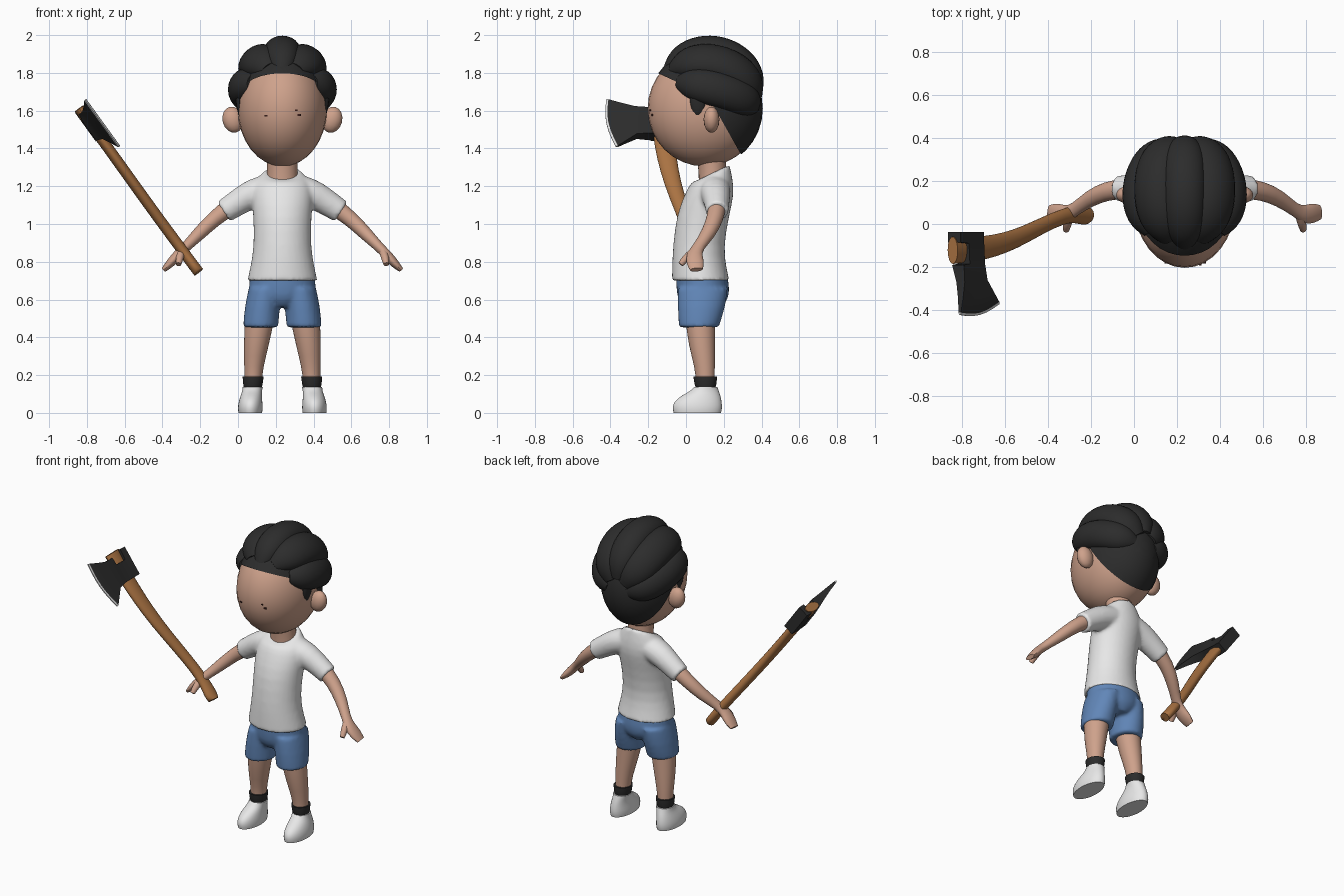
import bpy, bmesh, math
from mathutils import Vector, Matrix

if "Cube" in bpy.data.objects:
    bpy.data.objects.remove(bpy.data.objects["Cube"])

CX = 0.235  # centre line of the figure


def material(name, *rgb):
    m = bpy.data.materials.new(name)
    m.use_nodes = True
    m.diffuse_color = (*rgb, 1)
    m.node_tree.nodes["Principled BSDF"].inputs["Base Color"].default_value = (*rgb, 1)
    return m


skin = material("skin", 0.62, 0.36, 0.26)
charcoal = material("charcoal", 0.025, 0.025, 0.025)
white = material("white cloth", 0.8, 0.8, 0.8)
denim = material("blue denim", 0.12, 0.24, 0.48)
wood = material("brown wood", 0.40, 0.17, 0.055)
steel = material("bright steel", 0.7, 0.7, 0.7)
eye_brown = material("eye brown", 0.04, 0.012, 0.01)


def finish(name, bm, *mats, subdiv=0, voxel=0):
    bmesh.ops.recalc_face_normals(bm, faces=bm.faces)
    me = bpy.data.meshes.new(name)
    bm.to_mesh(me)
    bm.free()
    for m in mats:
        me.materials.append(m)
    ob = bpy.data.objects.new(name, me)
    bpy.context.collection.objects.link(ob)
    bpy.ops.object.select_all(action="DESELECT")
    ob.select_set(True)
    bpy.context.view_layer.objects.active = ob
    bpy.ops.object.shade_smooth_by_angle(angle=math.radians(55))
    if subdiv:
        ob.modifiers.new("Round", "SUBSURF").levels = subdiv
        ob.modifiers["Round"].render_levels = subdiv
    if voxel:
        r = ob.modifiers.new("Merge", "REMESH")
        r.mode, r.voxel_size, r.use_smooth_shade = "VOXEL", voxel, True
        s = ob.modifiers.new("Soften", "SMOOTH")
        s.factor, s.iterations = 0.5, 5
    return ob


def loft(bm, rings):
    """Skin a list of rings and cap both ends with crisp borders."""
    crease = bm.edges.layers.float.get("crease_edge") or bm.edges.layers.float.new("crease_edge")
    rows = [[bm.verts.new(p) for p in ring] for ring in rings]
    n = len(rows[0])
    for a, b in zip(rows, rows[1:]):
        for i in range(n):
            bm.faces.new((a[i], a[(i + 1) % n], b[(i + 1) % n], b[i]))
    for row in (rows[0], rows[-1]):
        for e in bm.faces.new(row).edges:
            e[crease] = 1


def stack(rows, s=1, seg=16, tilt=0):
    """Horizontal ellipses: (offset, y, z, rx, ry); the last one is tilted."""
    rings = []
    for k, (d, y, z, rx, ry) in enumerate(rows):
        t = tilt if k == len(rows) - 1 else 0
        angles = [2 * math.pi * i / seg for i in range(seg)]
        rings.append([Vector((CX + s * d + rx * math.cos(a), y + ry * math.sin(a),
                              z + t * math.sin(a))) for a in angles])
    return rings


def sweep(points, radii, ref, seg=12):
    """Elliptical tube; each radius pair is (along ref, across ref)."""
    pts, rings = [Vector(p) for p in points], []
    for i, p in enumerate(pts):
        t = (pts[min(i + 1, len(pts) - 1)] - pts[max(i - 1, 0)]).normalized()
        u = Vector(ref)
        u = (u - t * u.dot(t)).normalized()
        v = t.cross(u)
        ru, rv = radii[i]
        angles = [2 * math.pi * k / seg for k in range(seg)]
        rings.append([p + u * ru * math.cos(a) + v * rv * math.sin(a) for a in angles])
    return rings


def limb(rows, s, ref=(0, 1, 0)):
    return sweep([(CX + s * r[0], r[1], r[2]) for r in rows], [r[3:] for r in rows], ref)


def ball(bm, centre, size, rot=0, seg=32):
    m = Matrix.Translation(centre) @ Matrix.Rotation(rot, 4, "Y") @ Matrix.Diagonal((*size, 1))
    bmesh.ops.create_uvsphere(bm, u_segments=seg, v_segments=seg // 2, radius=1, matrix=m)


def build(name, lofts, mat, **kw):
    bm = bmesh.new()
    for rings in lofts:
        loft(bm, rings)
    return finish(name, bm, mat, **kw)


# Head and ears
HEAD, HEAD_R = Vector((CX, 0.098, 1.61)), Vector((0.236, 0.301, 0.305))
bm = bmesh.new()
ball(bm, HEAD, HEAD_R)
for s in (1, -1):
    ball(bm, (CX + s * 0.262, 0.135, 1.552), (0.055, 0.042, 0.07), s * 0.25, 16)
finish("head", bm, skin)
build("neck", [stack([(0, 0.145, 1.15, 0.09, 0.08), (0, 0.14, 1.26, 0.08, 0.072),
                      (0, 0.135, 1.37, 0.085, 0.08)])], skin, subdiv=1)

# Small eye marks lying on the face
bm = bmesh.new()
for x, z, w in ((0.148, 1.573, 0.007), (0.308, 1.602, 0.006), (0.324, 1.577, 0.009)):
    dx, dz = (x - HEAD.x) / HEAD_R.x, (z - HEAD.z) / HEAD_R.z
    y = HEAD.y - HEAD_R.y * math.sqrt(1 - dx * dx - dz * dz)
    bmesh.ops.create_cube(bm, size=1, matrix=Matrix.Translation((x, y, z)) @ Matrix.Diagonal((2 * w, 0.008, w, 1)))
finish("eyes", bm, eye_brown)

# Hair: close caps, one behind the ears and one above the forehead hairline
for name, point, normal in (("hair_back_cap", (0, 0.16, 1.6), (0, 1, 0.565)),
                            ("hair_top_cap", (0, -0.13, 1.79), (0, 0.12, 0.26))):
    bm = bmesh.new()
    ball(bm, HEAD, HEAD_R * 1.025)
    bmesh.ops.bisect_plane(bm, geom=bm.verts[:] + bm.edges[:] + bm.faces[:], dist=1e-5,
                           plane_co=point, plane_no=normal, clear_inner=True)
    finish(name, bm, charcoal)

# Hair: thick strands swept from the forehead to the crown, higher in front
lean, strands = Matrix.Rotation(math.radians(-14), 3, "X"), []
for tilt, start, end, wide in ((0, 20, 158, 0.1), (40, 31, 160, 0.112), (-40, 31, 160, 0.112),
                               (77, 48, 162, 0.1), (-77, 48, 162, 0.1)):
    th, n, pts, radii = math.radians(tilt), 12, [], []
    for i in range(n + 1):
        t = i / n
        ph = math.radians(start + (end - start) * t)
        out = math.sin(ph)
        pts.append(Vector((CX, 0.12, 1.665)) + lean @ Vector((
            0.215 * math.sin(th) * out, -0.255 * math.cos(ph), 0.255 * math.cos(th) * out)))
        f = max(0.45, (1 - abs(2 * t - 1) ** 4) ** 0.5)
        radii.append((wide * f, 0.083 * f))
    strands.append(sweep(pts, radii, lean @ Vector((math.cos(th), 0, -math.sin(th)))))
build("hair_strands", strands, charcoal, subdiv=1)

# T-shirt: torso with sleeves merged in
torso = stack([(0, 0.078, 0.7, 0.19, 0.156), (0, 0.07, 0.77, 0.174, 0.147),
               (0, 0.064, 0.88, 0.153, 0.137), (0, 0.09, 1.05, 0.157, 0.143),
               (0, 0.122, 1.15, 0.17, 0.135), (0, 0.138, 1.225, 0.16, 0.115),
               (0, 0.145, 1.272, 0.1, 0.088)], tilt=0.042)
sleeve = [(0.06, 0.15, 1.19, 0.09, 0.08), (0.15, 0.155, 1.165, 0.085, 0.083),
          (0.22, 0.163, 1.125, 0.072, 0.074), (0.31, 0.165, 1.065, 0.062, 0.065)]
build("shirt", [torso] + [limb(sleeve, s) for s in (1, -1)], white, subdiv=1, voxel=0.011)

# Shorts: pelvis with two leg tubes merged in
pelvis = stack([(0, 0.09, 0.56, 0.07, 0.1), (0, 0.09, 0.6, 0.16, 0.138),
                (0, 0.09, 0.66, 0.186, 0.145), (0, 0.083, 0.735, 0.174, 0.138)])
short_leg = [(0.115, 0.068, 0.453, 0.095, 0.108), (0.107, 0.082, 0.56, 0.096, 0.13),
             (0.09, 0.09, 0.66, 0.09, 0.135)]
build("shorts", [pelvis] + [stack(short_leg, s) for s in (1, -1)], denim, subdiv=1, voxel=0.011)

# Arms with hands, legs, socks and shoes
arm = [(0.27, 0.165, 1.095, 0.05, 0.05), (0.36, 0.155, 1.03, 0.046, 0.043),
       (0.44, 0.12, 0.95, 0.041, 0.038), (0.515, 0.062, 0.875, 0.029, 0.026),
       (0.555, 0.042, 0.835, 0.046, 0.028), (0.595, 0.05, 0.79, 0.05, 0.025),
       (0.628, 0.055, 0.758, 0.035, 0.014)]
thumb = [(0.535, 0.035, 0.85, 0.022, 0.022), (0.545, -0.002, 0.818, 0.022, 0.022),
         (0.55, -0.028, 0.786, 0.015, 0.015)]
leg = [(0.12, 0.075, 0.5, 0.08, 0.08), (0.138, 0.083, 0.36, 0.068, 0.072),
       (0.152, 0.1, 0.24, 0.051, 0.054), (0.155, 0.102, 0.16, 0.046, 0.05)]
sock = [(0.157, 0.104, 0.125, 0.046, 0.05), (0.156, 0.103, 0.15, 0.053, 0.06),
        (0.155, 0.102, 0.192, 0.057, 0.064)]
shoe = [(0.17, 0.06, 0, 0.064, 0.128), (0.17, 0.06, 0.025, 0.068, 0.135),
        (0.169, 0.062, 0.06, 0.064, 0.13), (0.165, 0.08, 0.093, 0.057, 0.104),
        (0.16, 0.1, 0.117, 0.053, 0.075), (0.157, 0.105, 0.138, 0.055, 0.063)]
for s, side in ((1, "left"), (-1, "right")):
    build(side + "_arm", [limb(arm, s), limb(thumb, s)], skin, subdiv=1)
    build(side + "_leg", [stack(leg, s)], skin, subdiv=1)
    build(side + "_sock", [stack(sock, s)], charcoal, subdiv=1)
    build(side + "_shoe", [stack(shoe, s)], white, subdiv=1)
    # Sideburn in front of the ear
    bm = bmesh.new()
    ball(bm, (CX + s * 0.228, 0.065, 1.66), (0.02, 0.045, 0.095), s * 0.08, 12)
    finish(side + "_sideburn", bm, charcoal)

# Axe handle: curved shaft with a swollen knob
shaft = [(-0.208, 0.04, 0.745, 0.034), (-0.22, 0.042, 0.76, 0.05), (-0.25, 0.045, 0.8, 0.048),
         (-0.3, 0.045, 0.868, 0.037), (-0.38, 0.015, 0.975, 0.037), (-0.46, -0.025, 1.085, 0.04),
         (-0.55, -0.07, 1.21, 0.046), (-0.65, -0.103, 1.35, 0.054), (-0.74, -0.118, 1.475, 0.06),
         (-0.841, -0.122, 1.612, 0.066)]
build("axe_handle", [sweep([p[:3] for p in shaft], [(p[3], 0.03) for p in shaft], (0, 1, 0))],
      wood, subdiv=1)

# Axe head: cross-sections (y, low, high, half thickness, sideways shift, slant),
# with a notch between poll and blade where the handle end shows
EYE, ALONG, ACROSS = Vector((-0.765, 0, 1.515)), Vector((-0.587, 0, 0.81)), Vector((0.81, 0, 0.587))
COLS = 6
rings = []
for y, lo, hi, half, shift, slant in ((-0.037, -0.07, 0.118, 0.035, 0, 0),
                                      (-0.085, -0.07, 0.118, 0.036, 0, 0),
                                      (-0.09, -0.07, 0.05, 0.036, 0, 0),
                                      (-0.185, -0.07, 0.05, 0.036, 0.005, 0),
                                      (-0.19, -0.07, 0.098, 0.034, 0.008, 0),
                                      (-0.27, -0.08, 0.1, 0.024, 0.024, 0.01),
                                      (-0.345, -0.125, 0.12, 0.014, 0.038, 0.03),
                                      (-0.411, -0.163, 0.14, 0.007, 0.048, 0.05),
                                      (-0.422, -0.167, 0.143, 0.003, 0.05, 0.05)):
    def corner(k, w):
        t = k / COLS
        bulge = slant * (1 - t) - slant * 0.5 * math.sin(math.pi * t)
        return EYE + ALONG * (lo + (hi - lo) * t) + ACROSS * (shift + w) + Vector((0, y + bulge, 0))
    rings.append([corner(k, half) for k in range(COLS + 1)] +
                 [corner(k, -half) for k in range(COLS, -1, -1)])
bm = bmesh.new()
loft(bm, rings)
# The sharpened rim is made of the last band of faces and the end face
bm.verts.index_update()
rim_start = (len(rings) - 2) * len(rings[0])
for f in bm.faces:
    if min(v.index for v in f.verts) >= rim_start:
        f.material_index = 1
finish("axe_head", bm, charcoal, steel)
